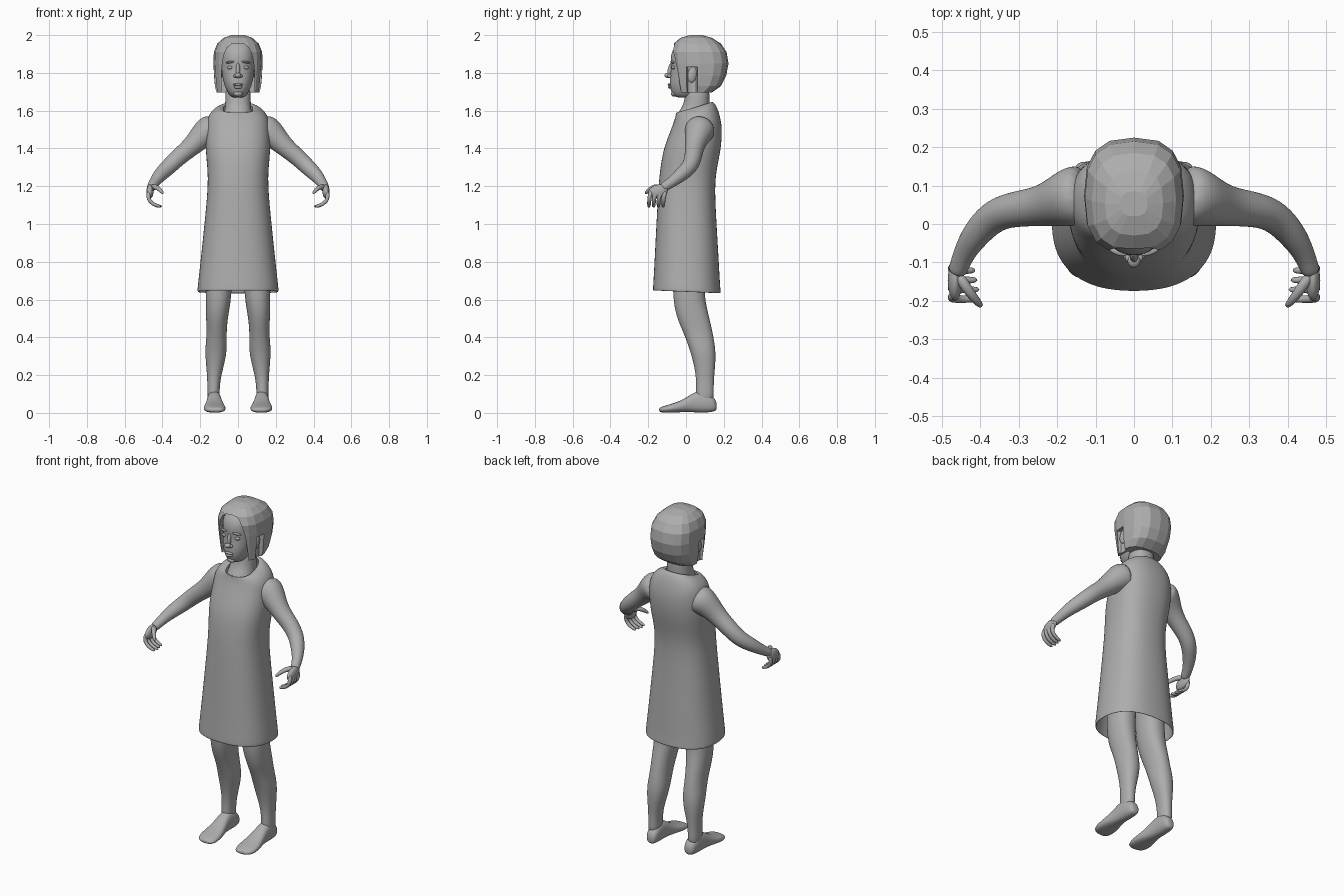
import bpy, bmesh
from math import sin, cos, pi, radians
from mathutils import Vector

if "Cube" in bpy.data.objects:
    bpy.data.objects.remove(bpy.data.objects["Cube"], do_unlink=True)

grey = bpy.data.materials.new("plain grey")
grey.use_nodes = True
grey.diffuse_color = (0.42, 0.42, 0.42, 1)
grey.node_tree.nodes["Principled BSDF"].inputs["Base Color"].default_value = (0.42, 0.42, 0.42, 1)


def oval(n, p):
    """Unit superellipse points."""
    out = []
    for i in range(n):
        c, s = cos(2 * pi * i / n), sin(2 * pi * i / n)
        out.append((abs(c) ** (2 / p) * (1 if c > 0 else -1),
                    abs(s) ** (2 / p) * (1 if s > 0 else -1)))
    return out


def flat_ring(z, cx, rx, front, back, rise=0, p=2.2, n=20):
    """Horizontal ring; rise lifts its back above its front."""
    cy, ry = (front + back) / 2, (back - front) / 2
    return [Vector((cx + rx * a, cy + ry * b, z + rise * b / 2)) for a, b in oval(n, p)]


def upright_ring(y, cx, rx, low, high, p=2.4, n=16):
    cz, rz = (low + high) / 2, (high - low) / 2
    return [Vector((cx + rx * a, y, cz + rz * b)) for a, b in oval(n, p)]


def tube_rings(path, ref, n=14):
    """Round rings square to a path of (x, y, z, radius)."""
    pts = [Vector(q[:3]) for q in path]
    rings = []
    for i, q in enumerate(path):
        t = (pts[min(i + 1, len(pts) - 1)] - pts[max(i - 1, 0)]).normalized()
        u = t.cross(Vector(ref)).normalized()
        v = t.cross(u)
        rings.append([pts[i] + q[3] * (u * a + v * b) for a, b in oval(n, 2)])
    return rings


def loft(name, rings, side=1, caps=True, smooth=2, thick=0):
    bm = bmesh.new()
    rows = [[bm.verts.new((v.x * side, v.y, v.z)) for v in r] for r in rings]
    n = len(rows[0])
    for a, b in zip(rows, rows[1:]):
        for i in range(n):
            j = (i + 1) % n
            bm.faces.new((a[i], a[j], b[j], b[i]))
    if caps:
        bm.faces.new(rows[0])
        bm.faces.new(rows[-1])
    bmesh.ops.recalc_face_normals(bm, faces=bm.faces)
    for f in bm.faces:
        f.smooth = smooth > 0
    me = bpy.data.meshes.new(name)
    bm.to_mesh(me)
    bm.free()
    me.materials.append(grey)
    ob = bpy.data.objects.new(name, me)
    bpy.context.collection.objects.link(ob)
    if thick:
        m = ob.modifiers.new("thickness", "SOLIDIFY")
        m.thickness, m.offset = thick, -1
    if smooth:
        m = ob.modifiers.new("smooth", "SUBSURF")
        m.levels = m.render_levels = smooth
    return ob


def ellipsoid(name, loc, scale, rot=(0, 0, 0)):
    bpy.ops.mesh.primitive_uv_sphere_add(segments=20, ring_count=12, radius=1, location=loc,
                                         rotation=[radians(r) for r in rot])
    ob = bpy.context.object
    ob.name, ob.scale = name, scale
    ob.data.materials.append(grey)
    bpy.ops.object.shade_smooth()
    return ob


# Dress: hem, waist, chest, shoulders, neckline
dress = [(0.64, .217, -.177, .187, -.015), (0.67, .215, -.175, .182, -.01),
         (0.8, .2, -.168, .175, 0), (1.0, .179, -.158, .163, 0), (1.2, .159, -.147, .152, 0),
         (1.3, .163, -.137, .165, 0), (1.4, .174, -.12, .187, 0), (1.5, .17, -.08, .193, 0),
         (1.56, .165, -.06, .183, .01), (1.6, .14, -.054, .165, .04),
         (1.622, .1, -.052, .145, .055), (1.612, .076, -.05, .13, .065)]
loft("dress", [flat_ring(z, 0, w, f, b, r, 2.4, 24) for z, w, f, b, r in dress],
     caps=False, thick=.008)

# Neck and head
loft("neck", [flat_ring(*r) for r in [
    (1.55, 0, .085, -.055, .125), (1.585, 0, .075, -.045, .125), (1.62, 0, .069, -.02, .125),
    (1.66, 0, .068, -.008, .125), (1.74, 0, .068, 0, .125)]])
loft("head", [flat_ring(*r) for r in [
    (1.668, 0, .025, -.045, .05), (1.68, 0, .046, -.07, .07), (1.72, 0, .068, -.087, .1),
    (1.77, 0, .083, -.088, .13), (1.83, 0, .09, -.078, .14), (1.87, 0, .091, -.085, .15),
    (1.92, 0, .09, -.076, .15), (1.96, 0, .075, -.04, .13), (1.98, 0, .04, 0, .09)]])
ellipsoid("nose_tip", (0, -.096, 1.787), (.017, .018, .014))
ellipsoid("nose_bridge", (0, -.083, 1.815), (.011, .014, .04), (-12, 0, 0))
ellipsoid("upper_lip", (0, -.086, 1.738), (.027, .011, .007))
ellipsoid("lower_lip", (0, -.084, 1.724), (.022, .012, .008))
ellipsoid("chin", (0, -.064, 1.69), (.024, .016, .015))

# Hair: faceted cap with the face opening and ear notches cut away
hair = loft("hair", [flat_ring(z, 0, w, f, b, 0, 2.7, 16) for z, w, f, b in [
    (1.695, .115, -.045, .135), (1.73, .122, -.055, .185), (1.785, .127, -.065, .213),
    (1.85, .13, -.075, .225), (1.91, .128, -.08, .215), (1.955, .11, -.066, .185),
    (1.985, .076, -.03, .138), (2.0, .035, .02, .085)]], smooth=0)
cutters = [loft("face_cutter", [upright_ring(y, 0, .088, 1.5, 1.957, 3, 24)
                                for y in (-.3, .05)], smooth=0)]
for s in (1, -1):
    cutters.append(loft("ear_cutter", [flat_ring(z, .145, .048, .002, .062, 0, 4, 12)
                                       for z in (1.6, 1.83)], s, smooth=0))
bpy.context.view_layer.objects.active = hair
for c in cutters:
    c.hide_render = True
    m = hair.modifiers.new("cut", "BOOLEAN")
    m.operation, m.solver, m.object = "DIFFERENCE", "EXACT", c
    bpy.ops.object.modifier_apply(modifier=m.name)
for c in cutters:
    bpy.data.objects.remove(c, do_unlink=True)

for s, side in ((1, "left"), (-1, "right")):
    # Face details
    ellipsoid(side + "_eye", (.042 * s, -.066, 1.828), (.015, .012, .009))
    ellipsoid(side + "_brow", (.042 * s, -.072, 1.857), (.024, .009, .006), (0, 8 * s, 20 * s))
    ellipsoid(side + "_nostril", (.015 * s, -.088, 1.783), (.009, .011, .009))
    ellipsoid(side + "_ear", (.1 * s, .034, 1.79), (.014, .025, .042), (-10, 0, 15 * s))

    # Leg and bare foot
    loft(side + "_leg", [flat_ring(*r) for r in [
        (.95, .085, .075, -.08, .1), (.64, .103, .07, -.07, .097), (.57, .106, .065, -.064, .108),
        (.5, .112, .058, -.048, .125), (.42, .113, .052, -.012, .143), (.34, .116, .059, .018, .157),
        (.27, .12, .051, .038, .157), (.2, .126, .038, .052, .15), (.13, .13, .032, .054, .146),
        (.05, .13, .034, .05, .15)]], s)
    loft(side + "_foot", [upright_ring(*r) for r in [
        (.163, .123, .018, .015, .055), (.148, .124, .034, .005, .085), (.1, .126, .038, 0, .12),
        (.05, .126, .038, .002, .115), (0, .125, .046, .004, .08), (-.05, .124, .058, .002, .056),
        (-.1, .124, .06, 0, .042), (-.13, .12, .048, .002, .032), (-.143, .115, .028, .008, .024)]], s)

    # Arm, shoulder to wrist
    arm = [(.12, .078, 1.505, .08), (.16, .072, 1.497, .083), (.205, .056, 1.452, .064),
           (.255, .044, 1.402, .051), (.32, .038, 1.35, .047), (.37, .02, 1.3, .044),
           (.415, -.03, 1.258, .038), (.442, -.075, 1.222, .029), (.455, -.11, 1.2, .026),
           (.462, -.13, 1.188, .024)]
    loft(side + "_arm", tube_rings(arm, (-.49, .29, -.42)), s)

    # Hand with curled fingers and thumb
    ellipsoid(side + "_palm", (.466 * s, -.148, 1.172), (.019, .053, .036), (15, 0, 0))
    for k, finger in enumerate(("index", "middle", "ring", "little")):
        y = -.193 + .025 * k
        tip = .4 + .006 * abs(k - 1)
        path = [(.467, y + .01, 1.18, .013), (.478, y, 1.145, .0125), (.466, y - .002, 1.117, .0115),
                (.438, y - .003, 1.099, .0105), (tip, y - .003, 1.091, .008)]
        loft(f"{side}_{finger}_finger", tube_rings(path, (0, 1, 0), 8), s, smooth=1)
    thumb = [(.46, -.13, 1.195, .016), (.437, -.165, 1.198, .0155), (.415, -.195, 1.185, .0125),
             (.395, -.217, 1.158, .0085)]
    loft(side + "_thumb", tube_rings(thumb, (.3, 0, 1), 8), s, smooth=1)
